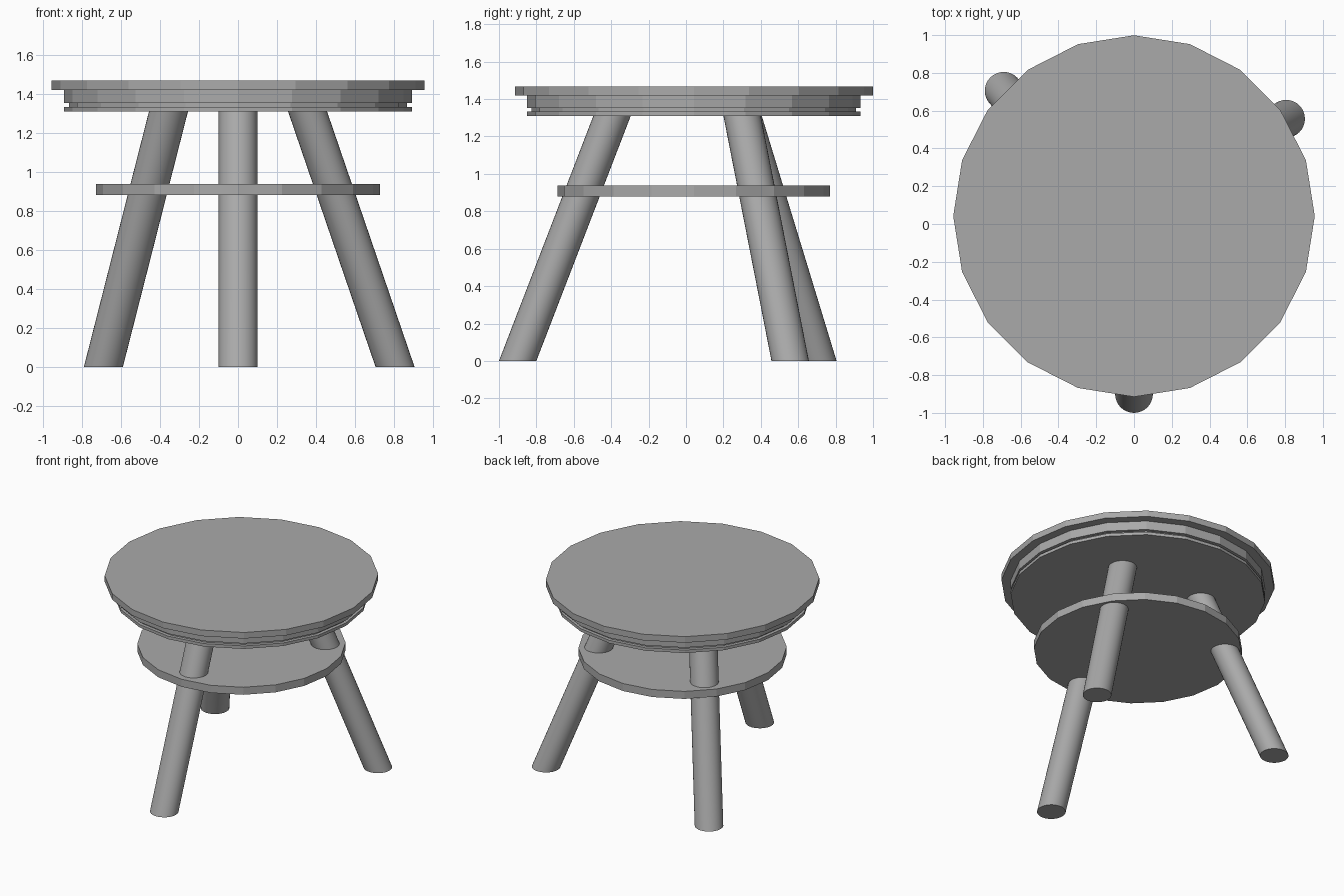
import bpy, bmesh, math

if "Cube" in bpy.data.objects:
    bpy.data.objects.remove(bpy.data.objects["Cube"])

wood = bpy.data.materials.new("plain grey")
wood.diffuse_color = (0.4, 0.4, 0.4, 1)
wood.use_nodes = True
wood.node_tree.nodes["Principled BSDF"].inputs["Base Color"].default_value = wood.diffuse_color
CY = 0.042  # the round parts sit slightly behind the origin


def finish(name, bm):
    bmesh.ops.recalc_face_normals(bm, faces=bm.faces)
    mesh = bpy.data.meshes.new(name)
    bm.to_mesh(mesh)
    bm.free()
    mesh.materials.append(wood)
    obj = bpy.data.objects.new(name, mesh)
    bpy.context.collection.objects.link(obj)
    return obj


def loft(name, rings, sides):
    """Stack of horizontal rings (x, y, z, radius), capped at both ends."""
    bm = bmesh.new()
    loops = []
    for x, y, z, r in rings:
        loops.append([bm.verts.new((x + r * math.cos(a), y + r * math.sin(a), z))
                      for a in (math.tau * i / sides for i in range(sides))])
    for low, high in zip(loops, loops[1:]):
        for i in range(sides):
            j = (i + 1) % sides
            bm.faces.new((low[i], low[j], high[j], high[i]))
    bm.faces.new(loops[0])
    bm.faces.new(loops[-1])
    return finish(name, bm)


# Seat: grooved rim below a wider top slab, 20 flat sides
profile = [(0.892, 1.31), (0.892, 1.333), (0.867, 1.333), (0.867, 1.352),
           (0.892, 1.352), (0.892, 1.42), (0.957, 1.42), (0.957, 1.467)]
loft("seat", [(0, CY, z, r) for r, z in profile], 20)

# Shelf: thin disc that the legs pass through
loft("shelf", [(0, CY, 0.88, 0.729), (0, CY, 0.938, 0.729)], 20)

# Legs: splayed round posts cut level at floor and seat
legs = {"front_leg": ((0, -0.9), (0, -0.395)),
        "back_left_leg": ((-0.69, 0.705), (-0.356, 0.305)),
        "back_right_leg": ((0.805, 0.557), (0.356, 0.3))}
for name, (foot, head) in legs.items():
    leg = loft(name, [(*foot, 0, 0.1), (*head, 1.311, 0.1)], 32)
    bpy.ops.object.select_all(action='DESELECT')
    leg.select_set(True)
    bpy.context.view_layer.objects.active = leg
    bpy.ops.object.shade_smooth_by_angle(angle=math.radians(30))
